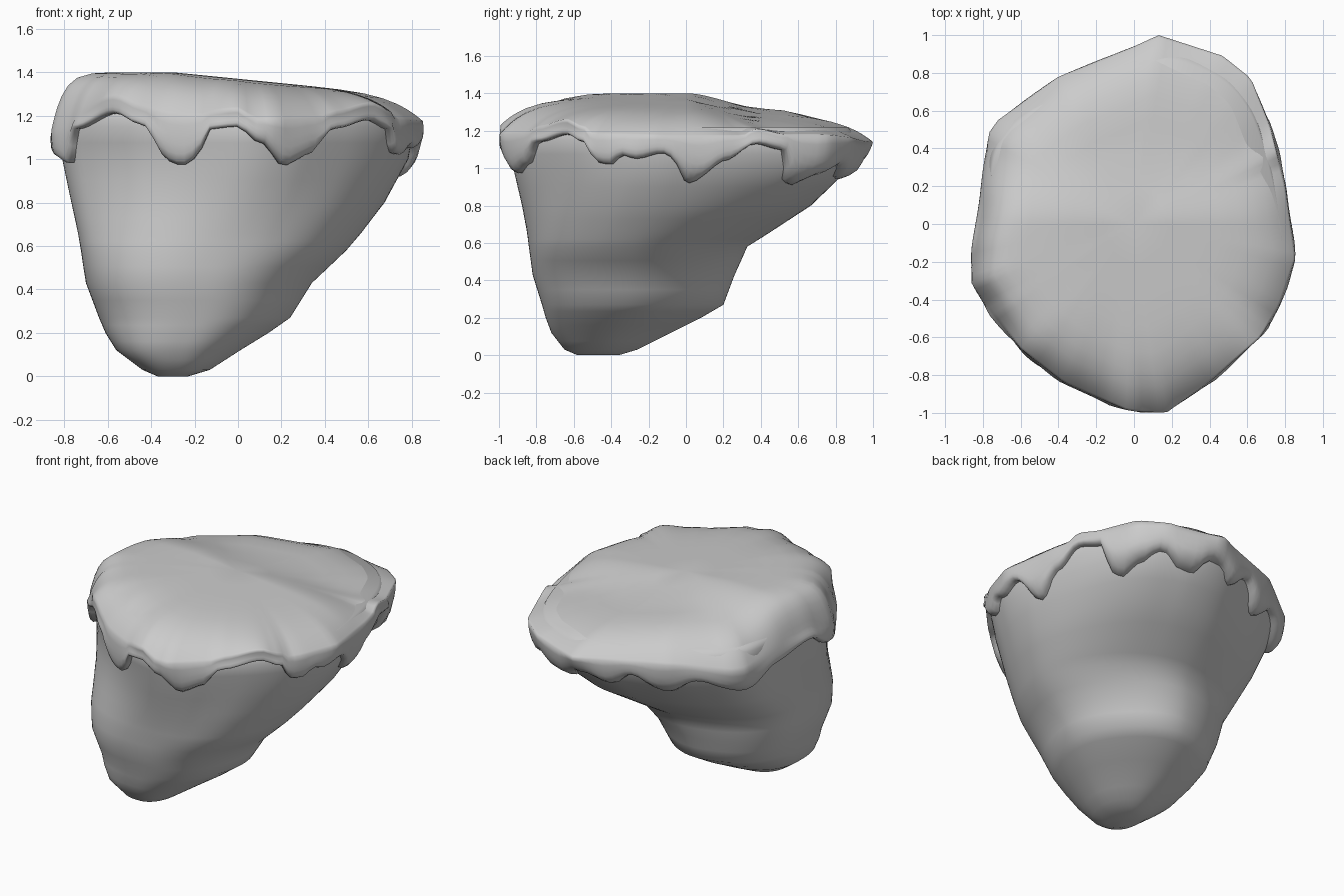
import bpy, bmesh, math
from mathutils import Vector

if "Cube" in bpy.data.objects:
    bpy.data.objects.remove(bpy.data.objects["Cube"])

N = 144  # columns around

# plan outline of the slab edge
OUTLINE = [(.13, 1), (.47, .89), (.62, .77), (.72, .52), (.8, .2), (.855, -.18), (.77, -.43),
           (.67, -.6), (.42, -.82), (.17, -1), (-.03, -.99), (-.37, -.84), (-.6, -.66),
           (-.86, -.32), (-.855, -.23), (-.8, .1), (-.77, .48), (-.72, .55), (-.4, .78), (0, .94)]
# rock sections: z, x min, x max, y min, y max
SECTIONS = [(0, -.37, -.23, -.58, -.36), (.03, -.44, -.13, -.65, -.26), (.12, -.56, .01, -.72, -.08),
            (.2, -.61, .14, -.75, .08), (.27, -.64, .24, -.77, .2), (.43, -.70, .34, -.82, .26),
            (.58, -.725, .5, -.84, .33), (.66, -.74, .57, -.85, .46), (.8, -.77, .68, -.875, .68),
            (1.0, -.81, .79, -.92, .89), (1.15, -.83, .82, -.95, .94), (1.22, -.81, .79, -.92, .88)]
# angle in degrees, height of the dripping lower edge
DRIPS = [(5, .92), (16, 1.04), (27, 1.13), (37, 1.1), (42, .94), (47, .91), (53, .96), (61, 1.02),
         (69, .95), (74, .94), (80, 1.02), (85, 1.02), (92, .96), (102, 1.05), (114, .93),
         (128, 1.03), (146, .93), (165, 1.05), (186, 1.11), (199, 1.01), (207, .98), (213, 1.14),
         (230, 1.21), (241, 1.16), (250, .99), (254, .97), (258, 1.0), (263, 1.14), (270, 1.15),
         (276, 1.08), (284, .97), (291, 1.02), (299, 1.14), (314, 1.18), (322, 1.14), (327, 1.03),
         (332, 1.02), (337, 1.07), (342, 1.05), (352, 1.08)]
# angle, height of the widest rim
RIM = [(0, 1.17), (45, 1.18), (82, 1.14), (117, 1.15), (148, 1.1), (175, 1.18), (200, 1.13),
       (228, 1.27), (255, 1.2), (278, 1.18), (305, 1.2), (330, 1.18)]


def periodic(table, deg):
    """Eased interpolation around the circle."""
    pts = [(table[-1][0] - 360, table[-1][1])] + table + [(table[0][0] + 360, table[0][1])]
    for (a, p), (b, q) in zip(pts, pts[1:]):
        if a <= deg <= b:
            t = (1 - math.cos(math.pi * (deg - a) / (b - a))) / 2
            return p + (q - p) * t
    return table[0][1]


def edge(deg):
    """Where a ray from the middle meets the outline."""
    d = Vector((math.cos(math.radians(deg)), math.sin(math.radians(deg))))
    for i, a in enumerate(OUTLINE):
        a, b = Vector(a), Vector(OUTLINE[(i + 1) % len(OUTLINE)])
        e = b - a
        den = d.cross(e)
        if abs(den) < 1e-9:
            continue
        r, s = a.cross(e) / den, a.cross(d) / den
        if r > 0 and -1e-6 <= s <= 1 + 1e-6:
            return d * r
    return d


ANGLES = [360 * i / N for i in range(N)]
EDGE = [edge(a) for a in ANGLES]
# softened outline for the rock, and rounded shape for its lower part
SOFT = []
ROUND = []
for i, deg in enumerate(ANGLES):
    r = sum(EDGE[(i + k) % N].length for k in range(-4, 5)) / 9
    e = EDGE[i].normalized() * r
    SOFT.append(Vector((e.x / .85, e.y / .985)))
    a = math.radians(deg)
    c, s = math.cos(a), math.sin(a)
    n = 2.15 - .4 * math.cos(a - math.pi / 4)
    r = (abs(c) ** n + abs(s) ** n) ** (-1 / n)
    ROUND.append(Vector((c * r, s * r)))


def rock_point(i, z):
    z = min(max(z, 0), 1.22)
    for lo, hi in zip(SECTIONS, SECTIONS[1:]):
        if z <= hi[0]:
            t = (z - lo[0]) / (hi[0] - lo[0])
            x0, x1, y0, y1 = [p + (q - p) * t for p, q in zip(lo[1:], hi[1:])]
            break
    w = min(1, max(0, (z - .45) / .6))
    u = ROUND[i].lerp(SOFT[i], w * w * (3 - 2 * w))
    return Vector(((x0 + x1) / 2 + u.x * (x1 - x0) / 2, (y0 + y1) / 2 + u.y * (y1 - y0) / 2, z))


def loft(name, rings, start, end=None):
    """Skin matching rings, closing the ends with a centre point."""
    bm = bmesh.new()
    rv = [[bm.verts.new(p) for p in r] for r in rings]
    for a, b in zip(rv, rv[1:]):
        for i in range(N):
            j = (i + 1) % N
            bm.faces.new((a[i], a[j], b[j], b[i]))
    for ring, tip in ((rv[0], start), (rv[-1], end)):
        if tip is not None:
            c = bm.verts.new(tip)
            for i in range(N):
                bm.faces.new((ring[i], ring[(i + 1) % N], c))
    bmesh.ops.recalc_face_normals(bm, faces=bm.faces)
    me = bpy.data.meshes.new(name)
    bm.to_mesh(me)
    bm.free()
    me.shade_smooth()
    ob = bpy.data.objects.new(name, me)
    bpy.context.collection.objects.link(ob)
    return ob


# tapering rock body
levels = [s[0] for s in SECTIONS]
levels = sorted(levels + [(a + b) / 2 for a, b in zip(levels, levels[1:])])
loft("rock_body", [[rock_point(i, z) for i in range(N)] for z in levels],
     (-.3, -.47, 0), (0, 0, 1.23))


# domed cap with dripping edge
def top_height(x, y):
    k = min(1, max(0, y / .38))
    return 1.40 - .1 * max(0, x + .3) - .07 * k * k * (3 - 2 * k) - .04 * max(0, y - .3)


drip = [periodic(DRIPS, a) for a in ANGLES]
rim = [max(periodic(RIM, a), d + .08) for a, d in zip(ANGLES, drip)]
rings = []
for s in (.2, .4, .55, .68, .78, .86, .91, .945, .97, .988, 1):
    ring = []
    for i in range(N):
        p = EDGE[i] * s
        # steeper shoulder on the left side
        left = max(0, math.cos(math.radians(ANGLES[i] - 195))) ** 6
        w = 1 - s ** (7 + 9 * left)
        ring.append(Vector((p.x, p.y, rim[i] + (top_height(p.x, p.y) - rim[i]) * w)))
    rings.append(ring)
# wall and rounded lip: fraction of drop, offset from rock
for k, off in ((.2, .05), (.4, .05), (.6, .05), (.78, .048), (.92, .04), (1, .022), (.97, -.04)):
    ring = []
    for i in range(N):
        z = rim[i] + (drip[i] - rim[i]) * k
        out = EDGE[i].normalized().to_3d()
        p = rock_point(i, z) + out * off
        t = 1 if off < .03 else k
        q = EDGE[i].to_3d().lerp(p, t)
        q.z = z
        ring.append(q)
    rings.append(ring)
loft("dripping_cap", rings, (0, 0, top_height(0, 0)))
